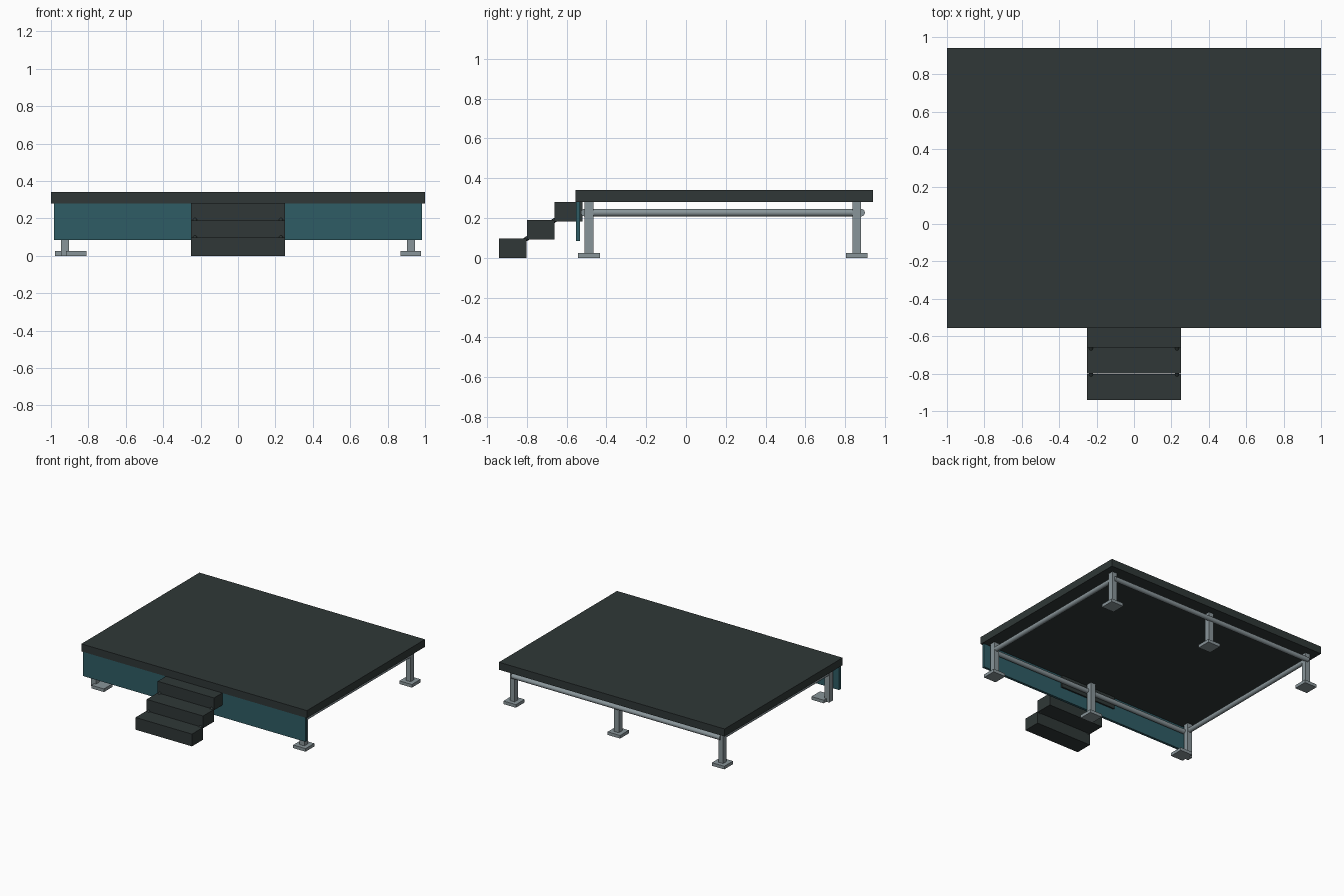
import bpy, math
from mathutils import Vector

if "Cube" in bpy.data.objects:
    bpy.data.objects.remove(bpy.data.objects["Cube"])


def material(name, rgb):
    m = bpy.data.materials.new(name)
    m.diffuse_color = (*rgb, 1)
    m.use_nodes = True
    m.node_tree.nodes["Principled BSDF"].inputs["Base Color"].default_value = m.diffuse_color
    return m


DARK = material("charcoal", (0.029, 0.039, 0.038))
TEAL = material("teal fabric", (0.028, 0.108, 0.130))
STEEL = material("grey steel", (0.25, 0.30, 0.32))


def box(name, lo, hi, mat):
    lo, hi = Vector(lo), Vector(hi)
    bpy.ops.mesh.primitive_cube_add(size=1, location=(lo + hi) / 2)
    o = bpy.context.object
    o.name = name
    o.scale = hi - lo
    bpy.ops.object.transform_apply(location=False, rotation=False, scale=True)
    o.data.materials.append(mat)
    return o


def rod(name, a, b, r, mat, sides=16):
    a, b = Vector(a), Vector(b)
    d = b - a
    bpy.ops.mesh.primitive_cylinder_add(vertices=sides, radius=r, depth=d.length,
                                        location=(a + b) / 2)
    o = bpy.context.object
    o.name = name
    o.rotation_euler = d.to_track_quat('Z', 'Y').to_euler()
    bpy.ops.object.shade_smooth_by_angle(angle=math.radians(40))
    o.data.materials.append(mat)
    return o


# Deck and front skirt
box("deck", (-1, -0.555, 0.28), (1, 0.94, 0.34), DARK)
box("front_skirt", (-0.985, -0.553, 0.085), (0.985, -0.533, 0.282), TEAL)

# Three hollow-looking block steps with sloping side rods
for i in range(3):
    y, z = -0.94 + 0.14 * i, 0.0915 * i
    box(f"step_{i + 1}", (-0.25, y, z), (0.25, y + 0.139, z + 0.098), DARK)
for s in (-1, 1):
    rod("step_stringer", (s * 0.23, -0.868, 0.052), (s * 0.23, -0.59, 0.235), 0.011, DARK, 12)

# Six legs with square foot plates (front left plate sits further inward)
FRONT, BACK, SIDE = -0.487, 0.858, 0.924
for y, row in ((FRONT, "front"), (BACK, "back")):
    for x in (-SIDE, 0, SIDE):
        box(f"{row}_leg", (x - 0.021, y - 0.022, 0.0), (x + 0.021, y + 0.022, 0.281), STEEL)
        fx = x + 0.06 if (x < 0 and row == "front") else x
        box(f"{row}_foot", (fx - 0.055, y - 0.055, 0), (fx + 0.055, y + 0.055, 0.025), STEEL)

# Bracing rails around the frame
Z = 0.227
for y, name in ((FRONT - 0.022, "front_rail"), (BACK + 0.022, "back_rail")):
    rod(name, (-SIDE, y, Z), (SIDE, y, Z), 0.019, STEEL)
for s in (-1, 1):
    rod("side_rail", (s * SIDE, FRONT - 0.02, Z), (s * SIDE, BACK + 0.02, Z), 0.019, STEEL)
